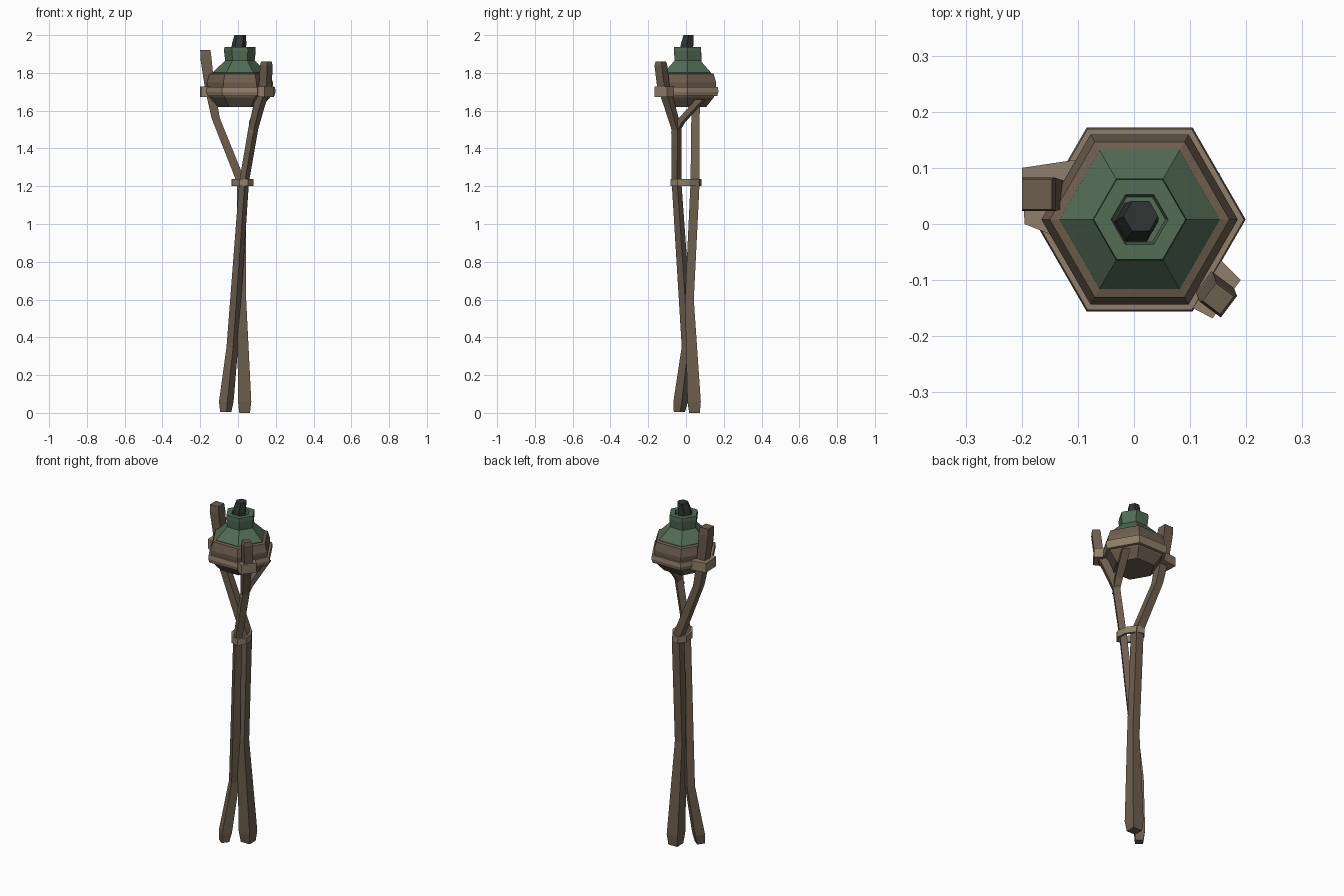
import bpy, bmesh, math


def material(name, rgb):
    m = bpy.data.materials.new(name)
    m.diffuse_color = (*rgb, 1)
    return m


WOOD = material("brown wood", (0.155, 0.112, 0.077))
TIE = material("tan binding", (0.28, 0.21, 0.145))
GREEN = material("green metal", (0.085, 0.150, 0.090))
DARK = material("dark wick", (0.030, 0.036, 0.033))


def ngon(cx, cy, z, rx, ry, n, turn=0.0, start=0.0):
    """Horizontal polygon with radii rx, ry; the ellipse is turned by turn degrees."""
    t, pts = math.radians(turn), []
    for i in range(n):
        a = math.radians(start) + 2 * math.pi * i / n
        x, y = rx * math.cos(a), ry * math.sin(a)
        pts.append((cx + x * math.cos(t) - y * math.sin(t),
                    cy + x * math.sin(t) + y * math.cos(t), z))
    return pts


def loft(name, rings, mat, closed=False):
    """Skin a list of rings; closed joins last to first, otherwise the ends are capped."""
    bm = bmesh.new()
    loops = [[bm.verts.new(p) for p in r] for r in rings]
    pairs = list(zip(loops, loops[1:]))
    if closed:
        pairs.append((loops[-1], loops[0]))
    for a, b in pairs:
        for i in range(len(a)):
            j = (i + 1) % len(a)
            bm.faces.new((a[i], a[j], b[j], b[i]))
    if not closed:
        bm.faces.new(loops[0][::-1])
        bm.faces.new(loops[-1])
    bmesh.ops.recalc_face_normals(bm, faces=bm.faces)
    me = bpy.data.meshes.new(name)
    bm.to_mesh(me)
    bm.free()
    me.materials.append(mat)
    ob = bpy.data.objects.new(name, me)
    bpy.context.collection.objects.link(ob)
    return ob


def pole(name, path, start):
    """Four-sided stick; path entries are x, y, z, radius to the corner."""
    return loft(name, [ngon(x, y, z, r, r, 4, 0, start) for x, y, z, r in path], WOOD)


CX, CY = 0.01, 0.008          # axis of the torch head


def turned(name, profile, mat, closed=False):
    return loft(name, [ngon(CX, CY, z, r, r, 6) for r, z in profile], mat, closed)


# Bent poles and the forked twig
pole("thick_pole", [
    (0.035, 0.045, 0.0, 0.040), (0.035, 0.043, 0.06, 0.050),
    (0.020, 0.018, 0.60, 0.033), (0.018, 0.048, 1.22, 0.034),
    (-0.118, 0.050, 1.56, 0.031), (-0.150, 0.052, 1.72, 0.036),
    (-0.170, 0.053, 1.88, 0.042), (-0.173, 0.053, 1.92, 0.038)], 45)
pole("thin_pole", [
    (-0.065, -0.035, 0.005, 0.030), (-0.062, -0.028, 0.06, 0.039),
    (-0.030, 0.008, 0.35, 0.031), (0.032, -0.050, 1.22, 0.026),
    (0.080, -0.050, 1.50, 0.027), (0.110, -0.085, 1.62, 0.031),
    (0.145, -0.120, 1.73, 0.034), (0.150, -0.133, 1.84, 0.034),
    (0.150, -0.133, 1.86, 0.028)], 8)
pole("forked_twig", [
    (0.075, -0.060, 1.48, 0.022), (0.085, -0.030, 1.54, 0.028),
    (0.125, 0.080, 1.66, 0.030)], 20)

# Hollow binding around the poles
loft("pole_binding", [
    ngon(0.024, 0.0, z, rx, ry, 8, 110)
    for rx, ry, z in [(0.086, 0.055, 1.20), (0.086, 0.055, 1.238),
                      (0.072, 0.041, 1.238), (0.072, 0.041, 1.20)]], TIE, True)

# Wooden bowl
turned("bowl", [(0.115, 1.62), (0.160, 1.67), (0.172, 1.70), (0.175, 1.75),
                (0.160, 1.795), (0.140, 1.80)], WOOD)

# Binding around the bowl, with wraps over both poles
turned("bowl_binding", [(0.182, 1.678), (0.189, 1.70), (0.186, 1.724),
                        (0.160, 1.724), (0.155, 1.678)], TIE, True)
for name, outline in (
        ("left_wrap", [(-0.200, 0.100), (-0.195, 0.000), (-0.120, -0.030), (-0.100, 0.115)]),
        ("right_wrap", [(0.155, -0.065), (0.190, -0.100), (0.140, -0.168), (0.105, -0.150)])):
    loft(name, [[(x, y, z) for x, y in outline] for z in (1.673, 1.728)], TIE)

# Fuel canister with an open neck
turned("canister", [(0.143, 1.79), (0.143, 1.802), (0.078, 1.866), (0.084, 1.915),
                    (0.082, 1.937), (0.051, 1.937), (0.046, 1.915)], GREEN)

# Slightly leaning wick
loft("wick", [ngon(CX - 0.008, CY - 0.006, 1.90, 0.040, 0.040, 6),
              ngon(CX - 0.004, CY - 0.002, 1.955, 0.038, 0.038, 6),
              ngon(CX + 0.002, CY + 0.006, 2.00, 0.031, 0.031, 6)], DARK)
